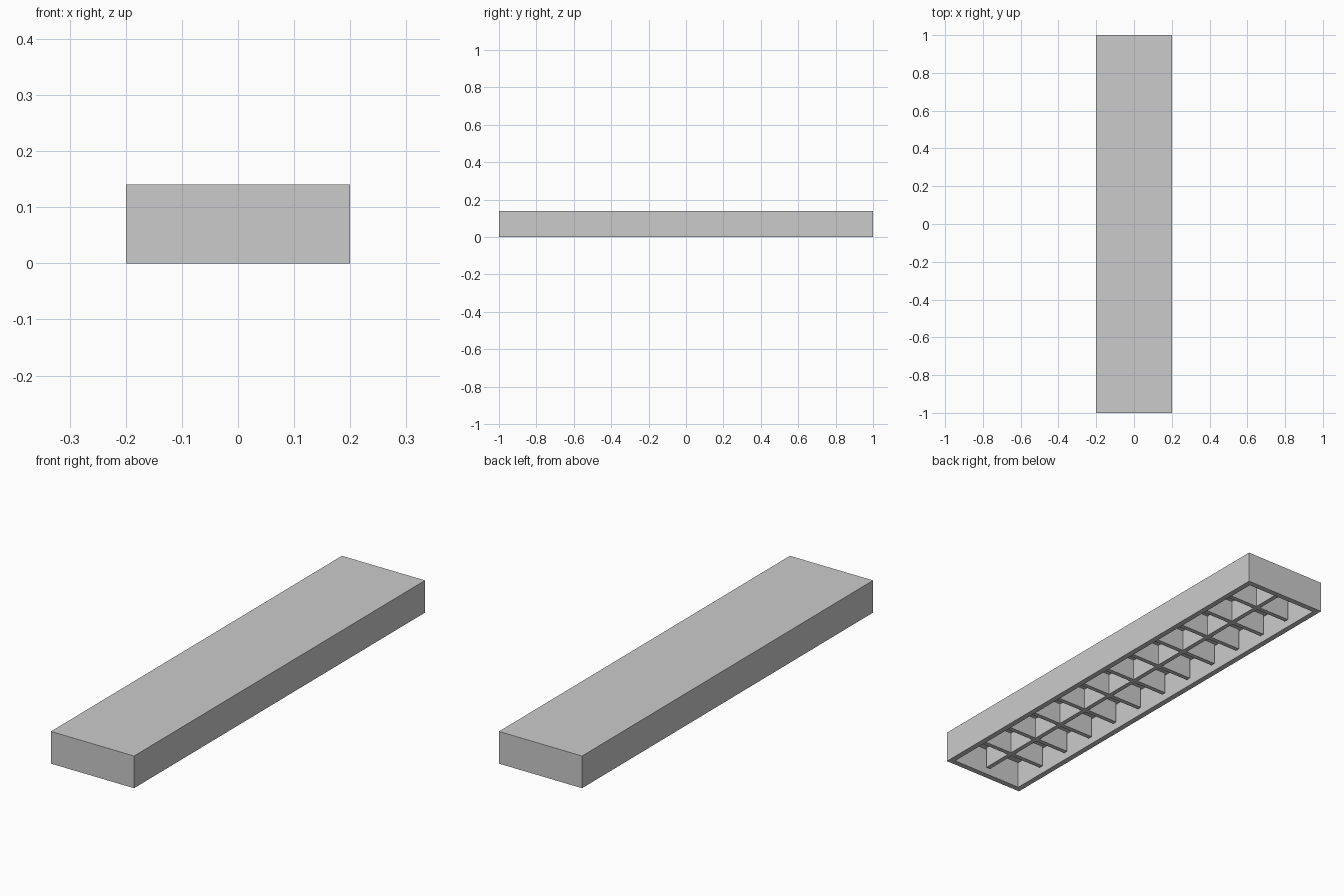
import bpy, bmesh

if "Cube" in bpy.data.objects:
    bpy.data.objects.remove(bpy.data.objects["Cube"])

W, L, H = 0.4, 2.0, 0.14      # outer size
T, RIB, TOP = 0.035, 0.02, 0.02   # rim, rib and top thickness
Z0 = 0.025                    # ribs stop short of the rim
CELLS = 12


def box(name, size, centre):
    bpy.ops.mesh.primitive_cube_add(size=1, location=centre)
    ob = bpy.context.object
    ob.name = name
    ob.scale = size
    bpy.ops.object.transform_apply(location=False, rotation=False, scale=True)
    return ob


# Hollow shell: a block whose bottom face is inset and pushed up
shell = box("shell", (W, L, H), (0, 0, H / 2))
bm = bmesh.new()
bm.from_mesh(shell.data)
bm.faces.ensure_lookup_table()
bottom = min(bm.faces, key=lambda f: f.calc_center_median().z)
bmesh.ops.inset_region(bm, faces=[bottom], thickness=T)
ext = bmesh.ops.extrude_discrete_faces(bm, faces=[bottom])["faces"]
bmesh.ops.translate(bm, verts=ext[0].verts, vec=(0, 0, H - TOP))
bm.to_mesh(shell.data)
bm.free()

# Long rib down the middle and evenly spaced cross ribs
top = H - TOP
rh, rz = top - Z0, (top + Z0) / 2
inner = L - 2 * T
box("centre_rib", (RIB, inner, rh), (0, 0, rz))
pitch = (inner + RIB) / CELLS
half = (W - 2 * T - RIB) / 2
for i in range(1, CELLS):
    y = (i - CELLS / 2) * pitch
    for s in (-1, 1):
        box("cross_rib", (half, RIB, rh), (s * (half + RIB) / 2, y, rz))
